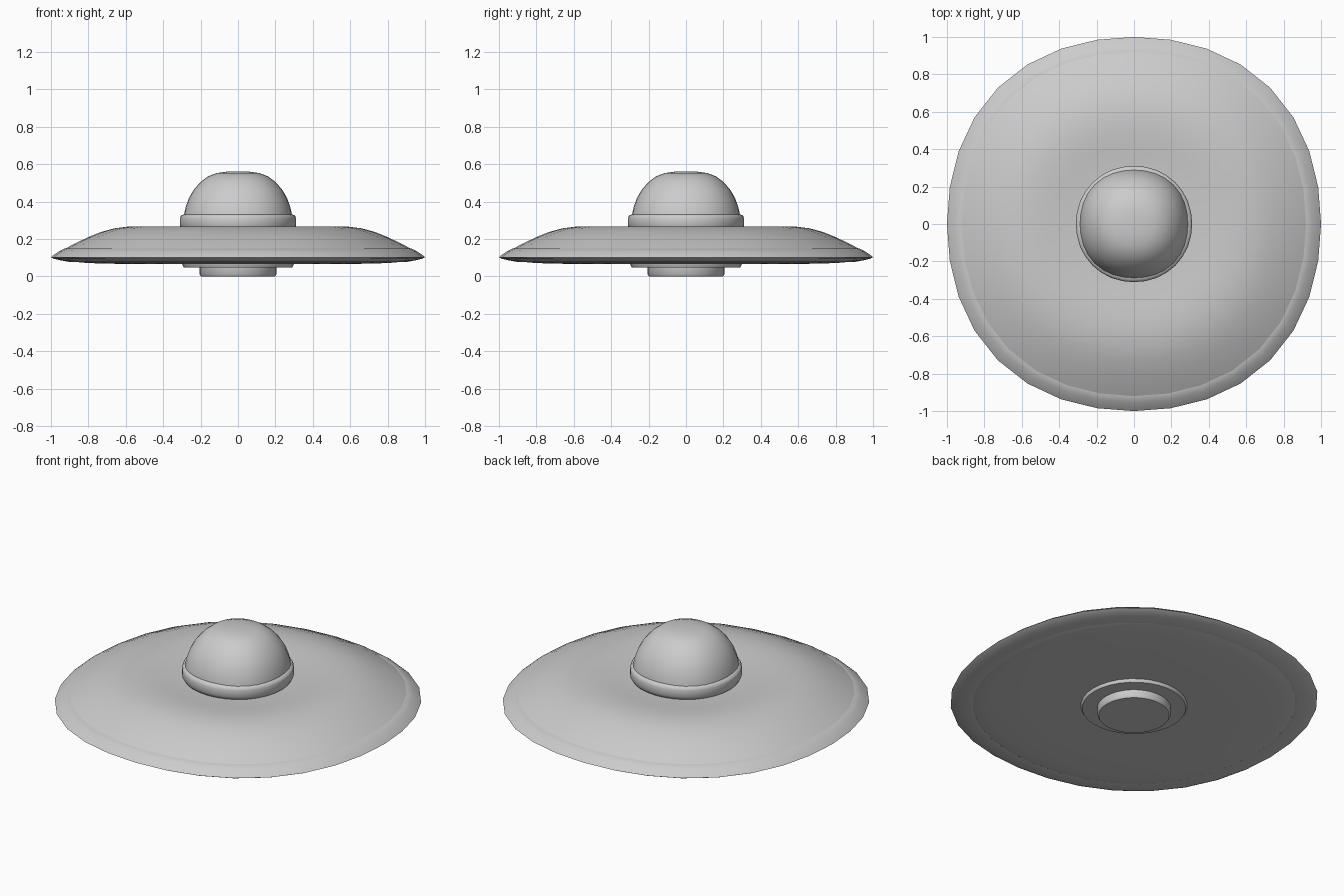
import bpy, bmesh, math

if "Cube" in bpy.data.objects:
    bpy.data.objects.remove(bpy.data.objects["Cube"])


def lathe(name, profile, sides=32, bulge=0.03, closed=False, angle=35):
    """Spin an (r, z) profile round z; bulge swells the diagonals slightly."""
    bm = bmesh.new()
    rings = []
    for r, z in profile:
        if r == 0:
            rings.append([bm.verts.new((0, 0, z))] * sides)
            continue
        ring = []
        for i in range(sides):
            a = 2 * math.pi * i / sides
            s = r * (1 + bulge * math.sin(2 * a) ** 2)
            ring.append(bm.verts.new((s * math.cos(a), s * math.sin(a), z)))
        rings.append(ring)
    pairs = list(zip(rings, rings[1:]))
    if closed:
        pairs.append((rings[-1], rings[0]))
    for lo, hi in pairs:
        for i in range(sides):
            j = (i + 1) % sides
            quad = list(dict.fromkeys((lo[i], lo[j], hi[j], hi[i])))
            bm.faces.new(quad)
    bmesh.ops.recalc_face_normals(bm, faces=bm.faces)
    mesh = bpy.data.meshes.new(name)
    bm.to_mesh(mesh)
    bm.free()
    obj = bpy.data.objects.new(name, mesh)
    bpy.context.collection.objects.link(obj)
    bpy.context.view_layer.objects.active = obj
    obj.select_set(True)
    bpy.ops.object.shade_smooth_by_angle(angle=math.radians(angle))
    obj.select_set(False)
    return obj


# Saucer hull, slightly dished around the dome
lathe("saucer_hull", [
    (0, 0.065), (0.3, 0.065), (0.6, 0.066), (0.8, 0.071), (0.9, 0.08),
    (0.95, 0.1), (0.94, 0.139), (0.88, 0.172), (0.8, 0.21), (0.73, 0.238),
    (0.66, 0.257), (0.58, 0.267), (0.5, 0.266), (0.42, 0.26),
    (0.35, 0.253), (0.28, 0.25), (0, 0.25)])

# Edge band wrapping the hull
lathe("rim_band", [
    (0.88, 0.078), (0.9, 0.077), (0.95, 0.086), (0.985, 0.094), (1.0, 0.102),
    (0.985, 0.115), (0.955, 0.135), (0.925, 0.15), (0.88, 0.15)],
    closed=True, angle=50)

# Collar around the dome
lathe("dome_collar", [
    (0.27, 0.24), (0.3, 0.25), (0.311, 0.27), (0.311, 0.31),
    (0.305, 0.326), (0.29, 0.331), (0.27, 0.33)], bulge=0.01, closed=True, angle=60)

# Cockpit dome, a little flat on top
lathe("cockpit_dome", [
    (0.294, 0.26), (0.291, 0.32), (0.28, 0.37), (0.262, 0.42), (0.235, 0.465),
    (0.2, 0.505), (0.16, 0.535), (0.115, 0.552), (0.06, 0.56), (0, 0.561)],
    bulge=0.03, angle=60)

# Stepped base underneath
lathe("base_upper_step", [
    (0, 0.08), (0.3, 0.08), (0.298, 0.062), (0.29, 0.047), (0, 0.047)],
    bulge=0, angle=40)
lathe("base_lower_step", [
    (0, 0.06), (0.206, 0.06), (0.206, 0.012), (0.198, 0.0), (0, 0.0)],
    bulge=0, angle=50)
